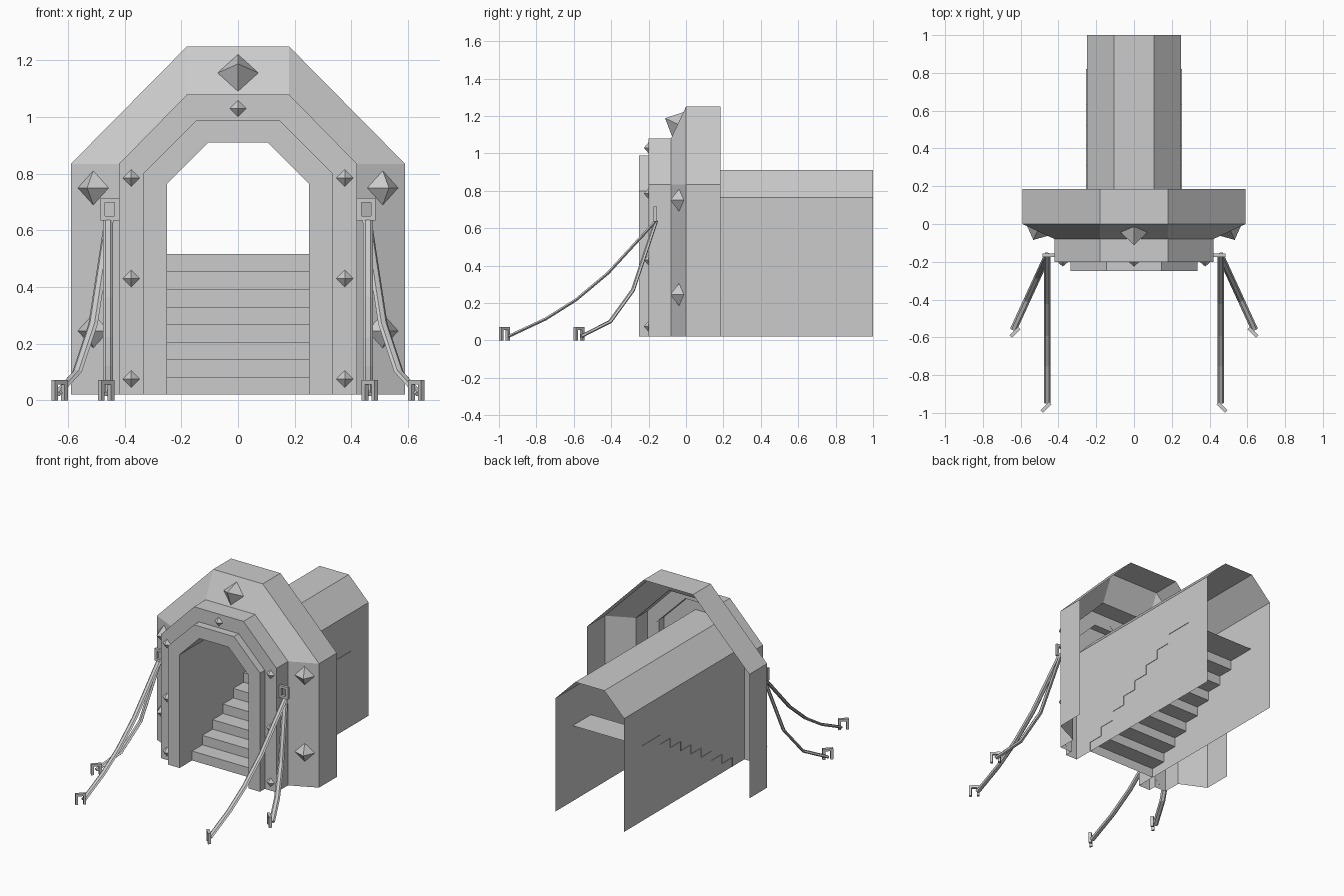
import bpy, math
from mathutils import Vector as V

if "Cube" in bpy.data.objects:
    bpy.data.objects.remove(bpy.data.objects["Cube"])

stone = bpy.data.materials.new("plain_grey")
stone.diffuse_color = (0.6, 0.6, 0.6, 1)
stone.use_nodes = True
stone.node_tree.nodes["Principled BSDF"].inputs["Base Color"].default_value = stone.diffuse_color


def add(name, verts, faces, mirror=False):
    me = bpy.data.meshes.new(name)
    me.from_pydata([tuple(v) for v in verts], [], faces)
    me.materials.append(stone)
    ob = bpy.data.objects.new(name, me)
    bpy.context.collection.objects.link(ob)
    if mirror:
        ob.modifiers.new("mirror", 'MIRROR').use_mirror_merge = False
    return ob


# Arch outlines: half width, shoulder height, half width of flat top, top height
OUTER = (0.59, 0.835, 0.18, 1.25)
MIDDLE = (0.42, 0.835, 0.18, 1.08)
INNER = (0.335, 0.80, 0.145, 0.99)
OPENING = (0.25, 0.765, 0.106, 0.91)


def arch(name, *rings):
    """Open shell through (outline, y) rings, listed back to front."""
    verts, faces = [], []
    for (w, sh, tw, top), y in rings:
        half = [(w, 0.02), (w, sh), (tw, top)]
        verts += [(-x, y, z) for x, z in half] + [(x, y, z) for x, z in reversed(half)]
    for r in range(len(rings) - 1):
        for i in range(5):
            a, b = r * 6 + i, r * 6 + 6 + i
            faces.append((a, b, b + 1, a + 1))
    return add(name, verts, faces)


arch("outer_arch", (OUTER, 0.185), (OUTER, 0), (MIDDLE, -0.08))
arch("middle_arch", (MIDDLE, -0.08), (MIDDLE, -0.2), (INNER, -0.2))
arch("inner_arch", (INNER, -0.2), (INNER, -0.25), (OPENING, -0.25))
arch("tunnel", (OPENING, 1.0), (OPENING, -0.25))

# Stairs: one folded sheet with a long top landing
profile, rise, run = [], 0.062, 0.107
for i in range(8):
    y = -0.12 + run * i
    profile += [(y, 0.02 + rise * i), (y, 0.02 + rise * (i + 1))]
profile.append((0.82, profile[-1][1]))
add("stairs", [(x, y, z) for y, z in profile for x in (-0.253, 0.253)],
    [(2 * i, 2 * i + 1, 2 * i + 3, 2 * i + 2) for i in range(len(profile) - 1)])


def spike(name, centre, normal, up, radius, height, mirror=True):
    """Four-sided pyramid stud standing on a face."""
    n, u = V(normal).normalized(), V(up).normalized()
    s = u.cross(n)
    c = V(centre) - n * 0.003
    verts = [c + u * radius, c - s * radius, c - u * radius, c + s * radius,
             V(centre) + n * height]
    add(name, verts, [(0, 1, 4), (1, 2, 4), (2, 3, 4), (3, 0, 4), (3, 2, 1, 0)], mirror)


# Studs on the sloped outer arch and on the flat middle arch
spike("top_stud", (0, -0.044, 1.156), (0, -0.17, 0.08), (0, 0.08, 0.17), 0.075, 0.075, False)
for z in (0.245, 0.75):
    spike("large_side_stud", (0.511, -0.037, z), (0.08, -0.17, 0), (0, 0, 1), 0.064, 0.052)
spike("small_top_stud", (0, -0.2, 1.03), (0, -1, 0), (0, 0, 1), 0.033, 0.025, False)
for z in (0.075, 0.43, 0.785):
    spike("small_side_stud", (0.377, -0.2, z), (0, -1, 0), (0, 0, 1), 0.033, 0.025)


def sweep(name, path, side, section, closed=False):
    """Sweep a cross-section (across side, across normal) along a planar path."""
    path, side = [V(p) for p in path], V(side).normalized()
    n, k = len(path), len(section)
    verts, faces = [], []
    for i, p in enumerate(path):
        prev = path[i - 1] if closed or i else None
        nxt = path[(i + 1) % n] if closed or i < n - 1 else None
        a = (p - prev).normalized() if prev else (nxt - p).normalized()
        b = (nxt - p).normalized() if nxt else a
        t = (a + b).normalized()
        up = side.cross(t) / max(t.dot(a), 0.5)
        verts += [p + side * u + up * v for u, v in section]
    for i in range(n if closed else n - 1):
        for j in range(k):
            c, d = i * k, (i + 1) % n * k
            faces.append((c + j, c + (j + 1) % k, d + (j + 1) % k, d + j))
    if not closed:
        faces += [tuple(reversed(range(k))), tuple(range((n - 1) * k, n * k))]
    add(name, verts, faces, True)


HEX = [(0.018 * math.cos(a * math.pi / 3), 0.009 * math.sin(a * math.pi / 3)) for a in range(6)]
BAR = [(-0.009, -0.008), (0.009, -0.008), (0.009, 0.008), (-0.009, 0.008)]

# Square ring brackets holding the straps
sweep("strap_bracket", [(0.428, -0.165, 0.643), (0.477, -0.165, 0.643),
                        (0.477, -0.165, 0.707), (0.428, -0.165, 0.707)],
      (0, 1, 0), BAR, True)

# Straps: one runs straight forward, one splays outward
sweep("front_strap", [(0.459, y, z) for y, z in
                      ((-0.16, 0.64), (-0.417, 0.36), (-0.588, 0.217),
                       (-0.75, 0.115), (-0.948, 0.022))], (1, 0, 0), HEX)
sweep("side_strap", [(0.455 + (-0.16 - y) * 0.46, y, z) for y, z in
                     ((-0.16, 0.64), (-0.283, 0.27), (-0.406, 0.10), (-0.56, 0.022))],
      (0.38, 0.175, 0), HEX)

# Ground staples at the strap ends
for name, x, y in (("front_staple", 0.466, -0.97), ("side_staple", 0.63, -0.573)):
    d = 0.017
    sweep(name, [(x - d, y + d, 0), (x - d, y + d, 0.063),
                 (x + d, y - d, 0.063), (x + d, y - d, 0)], (1, 1, 0), BAR)
